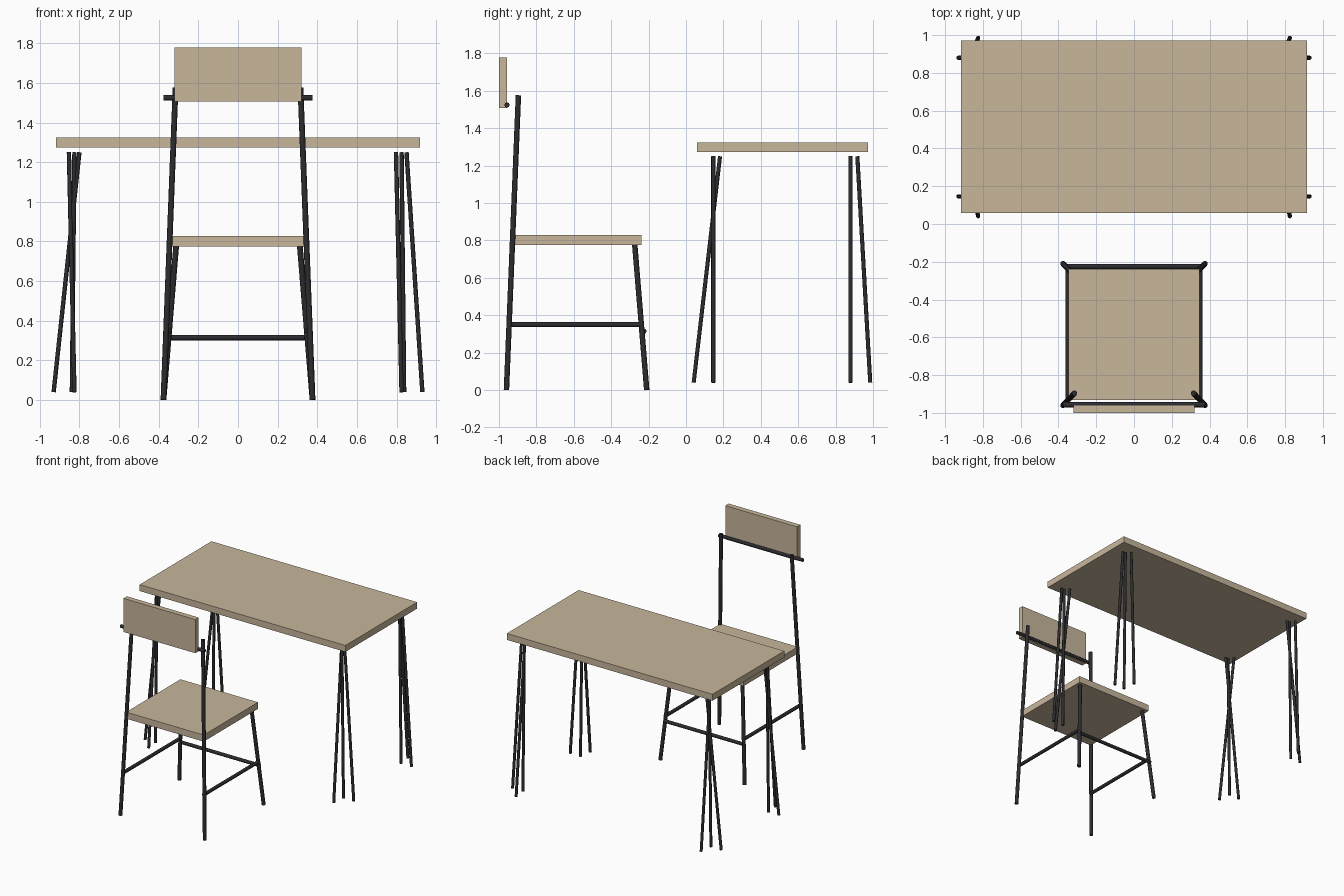
import bpy
from mathutils import Vector

if "Cube" in bpy.data.objects:
    bpy.data.objects.remove(bpy.data.objects["Cube"])


def material(name, color):
    m = bpy.data.materials.new(name)
    m.diffuse_color = color
    m.use_nodes = True
    m.node_tree.nodes["Principled BSDF"].inputs["Base Color"].default_value = m.diffuse_color
    return m


wood = material("wood", (0.58, 0.47, 0.33, 1))
metal = material("dark_metal", (0.025, 0.025, 0.03, 1))


def box(name, lo, hi):
    lo, hi = Vector(lo), Vector(hi)
    bpy.ops.mesh.primitive_cube_add(size=1, location=(lo + hi) / 2)
    ob = bpy.context.object
    ob.name = name
    ob.scale = hi - lo
    bpy.ops.object.transform_apply(location=False, rotation=False, scale=True)
    ob.data.materials.append(wood)


def rod(name, a, b, r):
    a, b = Vector(a), Vector(b)
    d = b - a
    bpy.ops.mesh.primitive_cylinder_add(vertices=16, radius=r, depth=d.length, location=(a + b) / 2,
                                        rotation=d.to_track_quat('Z', 'Y').to_euler())
    ob = bpy.context.object
    ob.name = name
    ob.data.materials.append(metal)
    bpy.ops.object.shade_smooth_by_angle()


# Table top
box("table_top", (-0.917, 0.058, 1.273), (0.917, 0.972, 1.325))

# Table legs: three rods per corner, sharing one top layout, feet splayed outward
Z0, Z1, R = 0.04, 1.25, 0.011
for sx, side in ((-1, "left"), (1, "right")):
    for sy, end in ((-1, "front"), (1, "back")):
        cx, cy = sx * 0.825, 0.513 + sy * 0.367
        name = f"table_leg_{end}_{side}"
        rod(name + "_side", (cx + sx * 0.105, cy, Z0), (cx + 0.025, cy, Z1), R)
        rod(name + "_end", (cx, cy + sy * 0.105, Z0), (cx - 0.028, cy + 0.036, Z1), R)
        rod(name + "_centre", (cx + sx * 0.013, cy, Z0), (cx, cy, Z1), R)

# Chair seat and backrest
box("seat", (-0.346, -0.931, 0.775), (0.346, -0.239, 0.828))
box("backrest", (-0.32, -1.0, 1.507), (0.32, -0.957, 1.778))

# Chair legs and side stretchers
for s, side in ((-1, "left"), (1, "right")):
    rod(f"rear_leg_{side}", (s * 0.376, -0.96, 0.001), (s * 0.315, -0.896, 1.576), 0.0145)
    rod(f"front_leg_{side}", (s * 0.376, -0.21, 0.001), (s * 0.312, -0.274, 0.777), 0.0145)
    rod(f"side_stretcher_{side}", (s * 0.35, -0.94, 0.35), (s * 0.35, -0.235, 0.35), 0.0135)

# Front stretcher and the bar carrying the backrest
rod("front_stretcher", (-0.352, -0.225, 0.315), (0.352, -0.225, 0.315), 0.0135)
rod("backrest_bar", (-0.375, -0.957, 1.524), (0.375, -0.957, 1.524), 0.0135)
